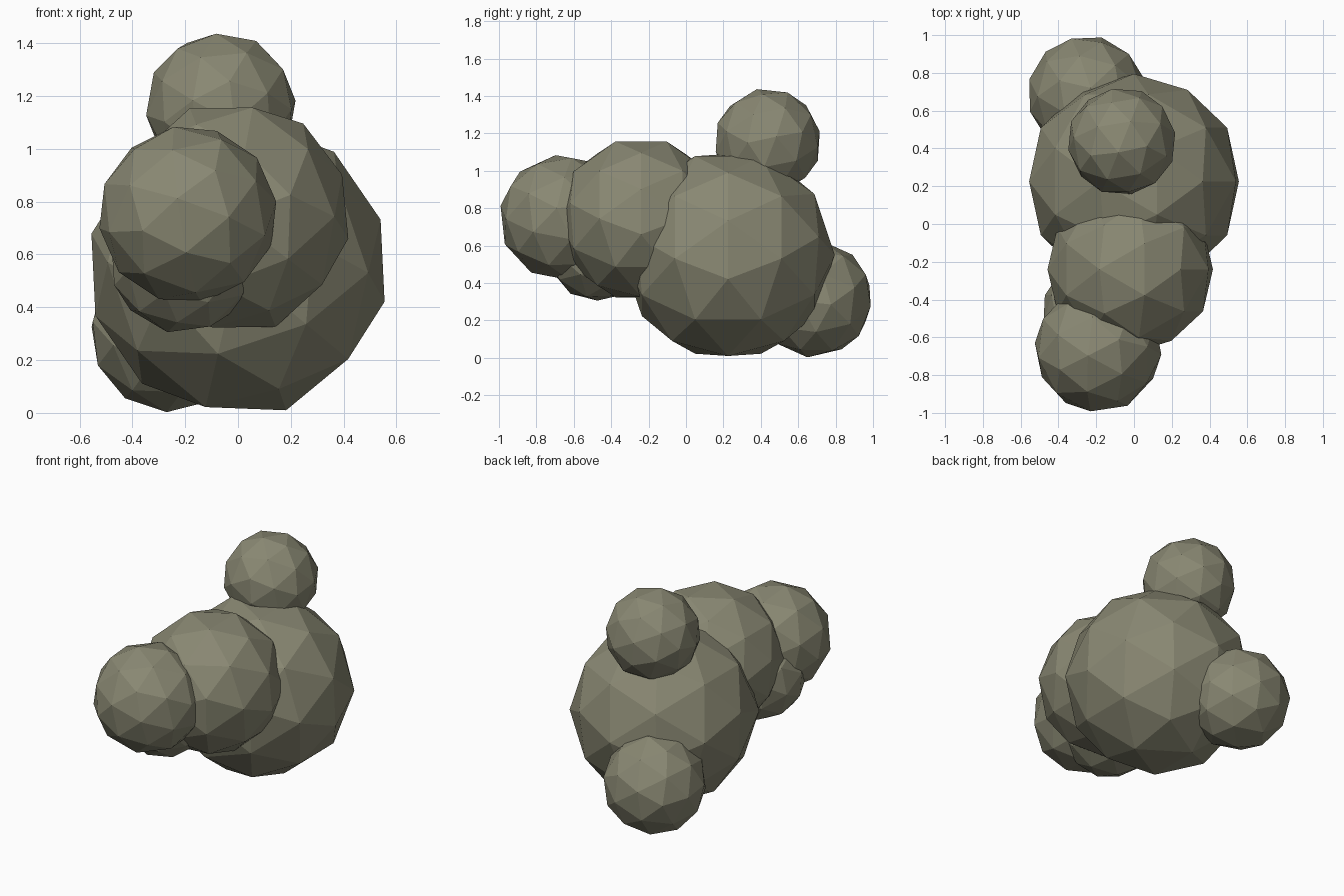
import bpy
import bmesh
from mathutils import Matrix, Vector

if "Cube" in bpy.data.objects:
    bpy.data.objects.remove(bpy.data.objects["Cube"])

stone = bpy.data.materials.new("olive_grey")
stone.diffuse_color = (0.25, 0.245, 0.17, 1)
stone.use_nodes = True
stone.node_tree.nodes["Principled BSDF"].inputs["Base Color"].default_value = stone.diffuse_color


def lump(name, centre, radius, axis, lean):
    """Faceted ball: one corner points along axis, a neighbouring corner towards lean."""
    z = Vector(axis).normalized()
    x = Vector(lean)
    x = (x - z * x.dot(z)).normalized()
    y = z.cross(x)
    turn = Matrix((x, y, z)).transposed().to_4x4()
    bm = bmesh.new()
    bmesh.ops.create_icosphere(bm, subdivisions=2, radius=radius,
                               matrix=Matrix.Translation(centre) @ turn)
    mesh = bpy.data.meshes.new(name)
    bm.to_mesh(mesh)
    bm.free()
    mesh.materials.append(stone)
    obj = bpy.data.objects.new(name, mesh)
    bpy.context.collection.objects.link(obj)


# Two big lumps forming the body
lump("main_lump", (0, 0.225, 0.55), 0.57, (0.56, 0, -0.13), (0.37, 0, 0.44))
lump("middle_lump", (-0.02, -0.24, 0.74), 0.445, (0.44, 0, -0.08), (0.27, 0, 0.36))
# Front lumps
lump("front_lump", (-0.19, -0.66, 0.75), 0.34, (0.33, -0.03, 0.05), (0.45, -0.8, 0.5))
lump("lower_front_lump", (-0.21, -0.47, 0.58), 0.28, (-0.27, -0.05, -0.1), (0, -0.5, -0.8))
# Small lumps on top and at the back
lump("top_lump", (-0.065, 0.437, 1.155), 0.288, (0.035, -0.277, 0.105), (0.135, 0.023, 0.25))
lump("back_lump", (-0.25, 0.685, 0.315), 0.315, (0.3, 0.09, -0.03), (0.45, 0.83, 0.335))
